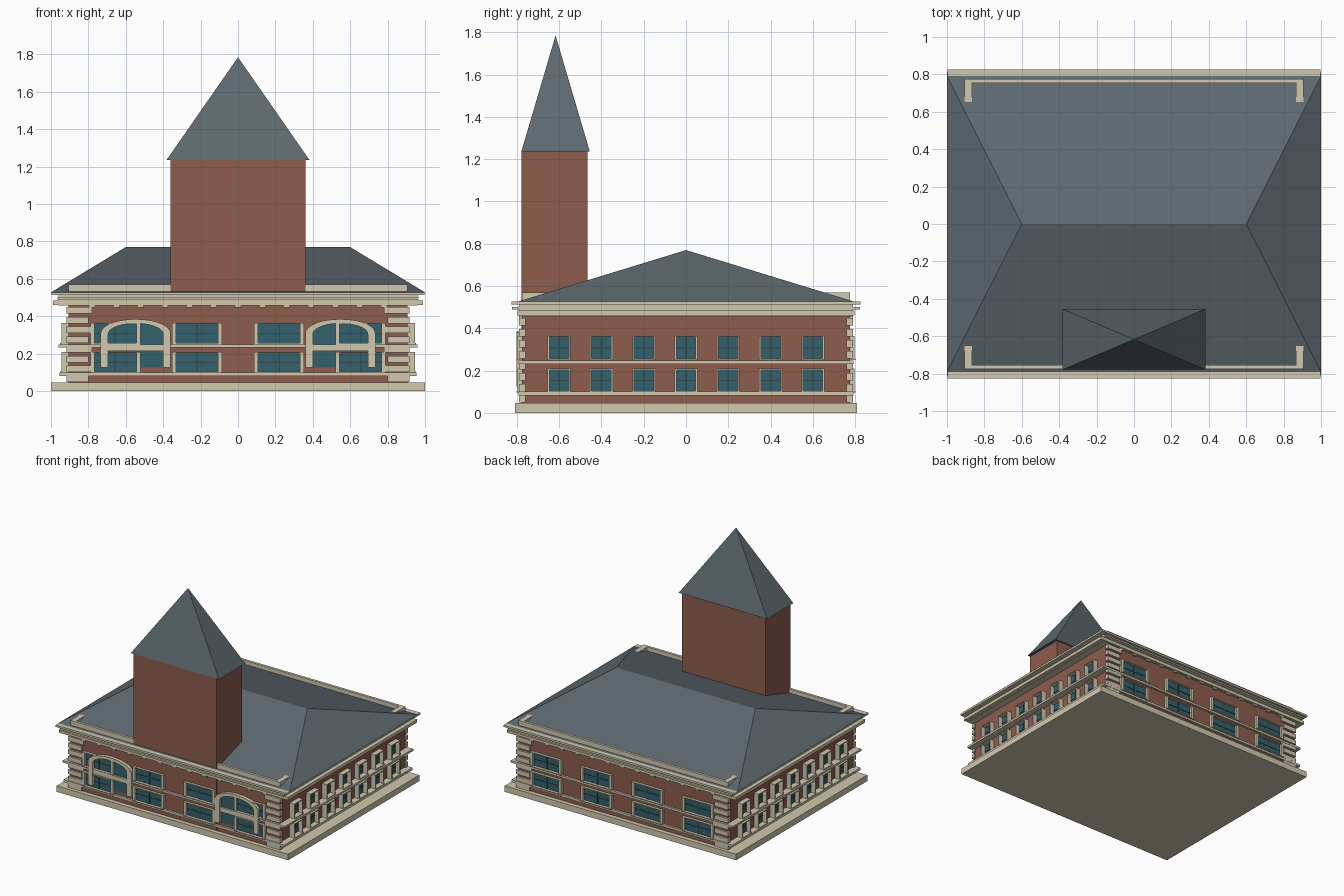
import bpy, bmesh, math
from mathutils import Vector

if "Cube" in bpy.data.objects:
    bpy.data.objects.remove(bpy.data.objects["Cube"])


def mat(name, c):
    m = bpy.data.materials.new(name)
    m.diffuse_color = (*c, 1)
    m.use_nodes = True
    m.node_tree.nodes["Principled BSDF"].inputs["Base Color"].default_value = m.diffuse_color
    return m


BRICK = mat("brick", (0.27, 0.11, 0.075))
STONE = mat("stone", (0.64, 0.58, 0.43))
SLATE = mat("slate", (0.11, 0.14, 0.16))
GLASS = mat("glass", (0.035, 0.12, 0.15))
BAR = mat("glazing_bar", (0.03, 0.07, 0.08))


def mesh_obj(name, bm, m):
    bmesh.ops.recalc_face_normals(bm, faces=bm.faces)
    me = bpy.data.meshes.new(name)
    bm.to_mesh(me)
    bm.free()
    me.materials.append(m)
    ob = bpy.data.objects.new(name, me)
    bpy.context.collection.objects.link(ob)
    return ob


def add_box(bm, x0, x1, y0, y1, z0, z1):
    r = bmesh.ops.create_cube(bm, size=1)
    for v in r["verts"]:
        v.co = Vector(((x0 + x1) / 2 + v.co.x * (x1 - x0),
                       (y0 + y1) / 2 + v.co.y * (y1 - y0),
                       (z0 + z1) / 2 + v.co.z * (z1 - z0)))


def boxes(name, items, m):
    bm = bmesh.new()
    for b in items:
        add_box(bm, *b)
    return mesh_obj(name, bm, m)


def slab(name, x, y, z0, z1, m):
    return boxes(name, [(-x, x, -y, y, z0, z1)], m)


def hip_roof(name, hx, hy, ridge, z0, z1, cy=0):
    bm = bmesh.new()
    b = [bm.verts.new((sx * hx, cy + sy * hy, z0))
         for sx, sy in ((-1, -1), (1, -1), (1, 1), (-1, 1))]
    l = bm.verts.new((-ridge, cy, z1))
    r = bm.verts.new((ridge, cy, z1)) if ridge else l
    bm.faces.new(b)
    bm.faces.new((b[0], b[1], r, l) if ridge else (b[0], b[1], l))
    bm.faces.new((b[1], b[2], r))
    bm.faces.new((b[2], b[3], l, r) if ridge else (b[2], b[3], l))
    bm.faces.new((b[3], b[0], l))
    return mesh_obj(name, bm, SLATE)


# Plinth, brick body, main roof
WX, WY = 0.905, 0.776
slab("plinth", 1.0, 0.81, 0, 0.047, STONE)
slab("brick_body", WX, WY, 0.04, 0.5, BRICK)
hip_roof("main_roof", 1.0, 0.79, 0.6, 0.528, 0.77)

# Tower and spire
boxes("tower", [(-0.36, 0.36, -0.777, -0.465, 0.001, 1.236)], BRICK)
hip_roof("tower_roof", 0.382, 0.162, 0, 1.236, 1.785, -0.617)

# String courses and layered cornice
slab("lower_band", 0.955, 0.792, 0.082, 0.1, STONE)
slab("middle_band", 0.96, 0.792, 0.232, 0.248, STONE)
slab("frieze", 0.96, 0.79, 0.457, 0.515, STONE)
slab("cornice_lower", 0.99, 0.797, 0.46, 0.484, STONE)
slab("cornice_middle", 0.965, 0.822, 0.49, 0.502, STONE)
slab("cornice_upper", 0.998, 0.825, 0.513, 0.528, STONE)

# Parapet ring around the eaves, mostly sunk in the roof
par = []
for s in (-1, 1):
    ya, yb = sorted((s * 0.755, s * 0.775))
    par.append((-0.905, 0.905, ya, yb, 0.52, 0.57))
    xa, xb = sorted((s * 0.865, s * 0.905))
    par.append((xa, xb, -0.765, 0.765, 0.52, 0.57))
boxes("parapet", par, STONE)

# Corner quoins and small brackets under the cornice
quoins, brackets = [], []
for s in (-1, 1):
    y0, y1 = sorted((s * 0.76, s * 0.79))
    for t in (-1, 1):
        for i in range(8):
            xa, xb = sorted((t * (0.78 if i % 2 else 0.8), t * 0.917))
            quoins.append((xa, xb, y0, y1, 0.05 + i * 0.052, 0.085 + i * 0.052))
    for i in range(13):
        x = -0.78 + i * 0.13
        brackets.append((x - 0.016, x + 0.016, y0, y1, 0.447, 0.46))
boxes("quoins", quoins, STONE)
boxes("cornice_brackets", brackets, STONE)

# Rectangular windows: two rows on every side
frames, panes, bars = [], [], []


def window(side, sgn, c, hw, z0, z1, jamb, depth):
    """side 0: on a y wall, side 1: on an x wall"""
    w = WX if side else WY

    def put(lst, a, b, d0, d1, za, zb):
        p, q = sorted((sgn * (w + d0), sgn * (w + d1)))
        lst.append((p, q, a, b, za, zb) if side else (a, b, p, q, za, zb))
    put(panes, c - hw, c + hw, -0.01, 0.004, z0, z1)
    for s in (-1, 1):
        a, b = sorted((c + s * hw, c + s * (hw + jamb)))
        put(frames, a, b, -0.01, depth, z0, z1)
    put(frames, c - hw - jamb, c + hw + jamb, -0.01, depth, z1, z1 + 0.006)
    put(frames, c - hw - jamb, c + hw + jamb, -0.01, depth + 0.006, z0 - 0.007, z0)
    put(bars, c - 0.004, c + 0.004, 0, 0.007, z0, z1)
    zm = (z0 + z1) / 2
    put(bars, c - hw, c + hw, 0, 0.007, zm - 0.003, zm + 0.003)


for sgn in (-1, 1):
    for z0, z1 in ((0.104, 0.203), (0.257, 0.358)):
        for x in (-0.655, -0.22, 0.22, 0.655):
            window(0, sgn, x, 0.112, z0, z1, 0.022, 0.02)
        for i in range(7):
            window(1, sgn, -0.6 + i * 0.2, 0.046, z0, z1, 0.008, 0.04)


# Large arched windows on the front
def arch_points(hw, zs, zt, n=14):
    return [(hw * math.cos(math.pi * i / n), zs + (zt - zs) * math.sin(math.pi * i / n))
            for i in range(n + 1)]


def prism(name, pts, cx, ya, yb, m):
    bm = bmesh.new()
    f = bm.faces.new([bm.verts.new((cx + x, ya, z)) for x, z in pts])
    r = bmesh.ops.extrude_face_region(bm, geom=[f])
    for v in r["geom"]:
        if isinstance(v, bmesh.types.BMVert):
            v.co.y = yb
    return mesh_obj(name, bm, m)


for cx, tag in ((-0.547, "left"), (0.547, "right")):
    outer = [(0.187, 0.125)] + arch_points(0.187, 0.31, 0.385) + [(-0.187, 0.125)]
    inner = [(0.147, 0.125)] + arch_points(0.147, 0.305, 0.362) + [(-0.147, 0.125)]
    prism("arch_surround_" + tag, outer + inner[::-1], cx, -0.76, -0.802, STONE)
    prism("arch_glass_" + tag, inner, cx, -0.76, -0.781, GLASS)
    frames.append((cx - 0.15, cx + 0.15, -0.796, -0.76, 0.215, 0.25))

boxes("window_frames", frames, STONE)
boxes("window_panes", panes, GLASS)
boxes("glazing_bars", bars, BAR)
